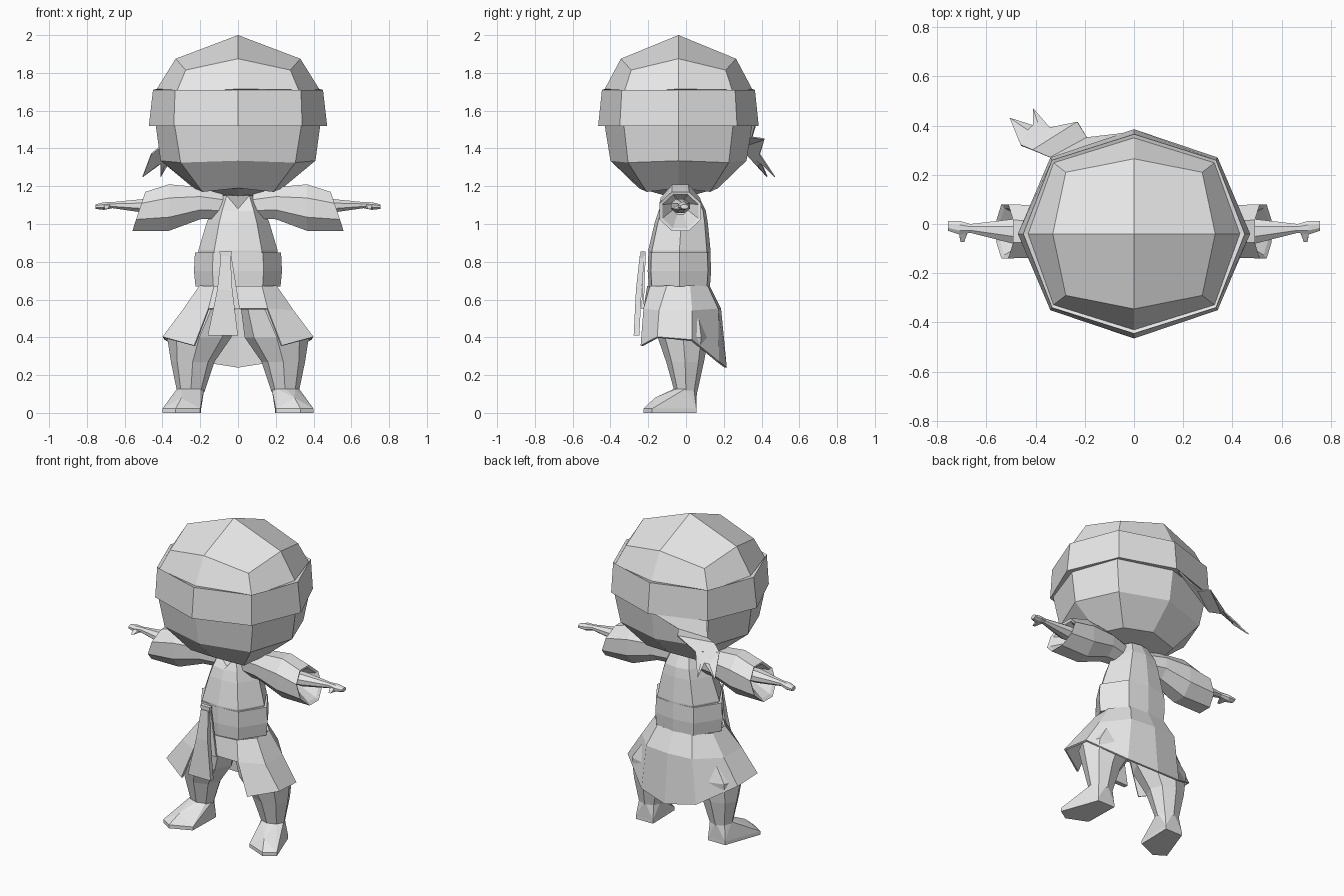
import bpy
import bmesh
from math import cos, sin, pi

cube = bpy.data.objects.get("Cube")
if cube:
    bpy.data.objects.remove(cube)

grey = bpy.data.materials.new("plain grey")
grey.use_nodes = True
COLOUR = (0.8, 0.8, 0.8, 1)
grey.diffuse_color = COLOUR
grey.node_tree.nodes["Principled BSDF"].inputs["Base Color"].default_value = COLOUR


def build(name, verts, faces=None, mirror=False, thick=0):
    """Flat-shaded mesh; without faces the points become a convex hull."""
    bm = bmesh.new()
    vs = [bm.verts.new(v) for v in verts]
    if faces is None:
        hull = bmesh.ops.convex_hull(bm, input=vs)
        loose = {g for g in hull["geom_interior"] if isinstance(g, bmesh.types.BMVert)}
        bmesh.ops.delete(bm, geom=list(loose), context='VERTS')
    else:
        for f in faces:
            bm.faces.new([vs[i] for i in f])
    bmesh.ops.recalc_face_normals(bm, faces=bm.faces[:])
    mesh = bpy.data.meshes.new(name)
    bm.to_mesh(mesh)
    bm.free()
    mesh.materials.append(grey)
    ob = bpy.data.objects.new(name, mesh)
    bpy.context.collection.objects.link(ob)
    if mirror:
        ob.modifiers.new("Mirror", 'MIRROR').use_clip = True
    if thick:
        solid = ob.modifiers.new("Solidify", 'SOLIDIFY')
        solid.thickness = thick
        solid.offset = 0
    return ob


def loft(name, rings, mirror=False, start=True, end=True):
    """Join rings of equal length with quads and close the ends."""
    n = len(rings[0])
    faces = []
    for r in range(len(rings) - 1):
        for i in range(n):
            j = (i + 1) % n
            a, b = r * n, (r + 1) * n
            faces.append((a + i, a + j, b + j, b + i))
    if start:
        faces.append(tuple(range(n)))
    if end:
        faces.append(tuple(range(len(rings) * n - n, len(rings) * n)))
    return build(name, [p for ring in rings for p in ring], faces, mirror)


def oval(cx, cy, z, rx, ry, dx=0.71, dy=0.71, dz=0):
    """Eight points: four on the axes, four on adjustable diagonals."""
    unit = [(0, -1), (dx, -dy), (1, 0), (dx, dy), (0, 1), (-dx, dy), (-1, 0), (-dx, -dy)]
    return [(cx + u * rx, cy + v * ry, z - dz * (i % 2)) for i, (u, v) in enumerate(unit)]


def hoop(x, cy, cz, ry, rz, slant=0):
    """Eight points across the x axis with a flat underside."""
    pts = []
    for i in range(8):
        a = (i + 0.5) * pi / 4
        z = sin(a) * rz / cos(pi / 8)
        pts.append((x - slant * z, cy + cos(a) * ry / cos(pi / 8), cz + z))
    return pts


def ribbon(name, rows, thick):
    faces = [(2 * i, 2 * i + 1, 2 * i + 3, 2 * i + 2) for i in range(len(rows) - 1)]
    return build(name, [p for row in rows for p in row], faces, thick=thick)


# Head and cap with its wide band
MID = -0.04


def round_fan(name, rows, pole, flip_end):
    rings = [oval(0, MID, *row) for row in rows]
    ob_verts = [p for ring in rings for p in ring] + [(0, MID, pole)]
    faces = [(r * 8 + i, r * 8 + (i + 1) % 8, r * 8 + 8 + (i + 1) % 8, r * 8 + 8 + i)
             for r in range(len(rows) - 1) for i in range(8)]
    tip = len(ob_verts) - 1
    base = (len(rows) - 1) * 8 if flip_end else 0
    # pairs of triangles become the four broad quads round the pole
    for i in range(1, 8, 2):
        faces.append((base + i - 1, base + i, base + (i + 1) % 8, tip))
    return build(name, ob_verts, faces)


round_fan("cap", [
    (1.875, 0.33, 0.305, 0.84, 0.82, 0.06),
    (1.715, 0.43, 0.39, 0.76, 0.74, 0.02),
    (1.71, 0.45, 0.405, 0.74, 0.74),
    (1.52, 0.472, 0.425, 0.72, 0.73),
    (1.525, 0.42, 0.375, 0.73, 0.73)], 2, False)
round_fan("head", [
    (1.56, 0.435, 0.39, 0.77, 0.74),
    (1.52, 0.435, 0.39, 0.77, 0.74),
    (1.335, 0.41, 0.36, 0.74, 0.74, 0.01),
    (1.19, 0.235, 0.21, 0.8, 0.8, 0.02)], 1.13, True)
loft("neck", [oval(0, -0.03, z, 0.08, 0.07) for z in (1.02, 1.18)])

# Forked band tail hanging at the back
ribbon("band_tail", [
    ((-0.01, 0.37, 1.53), (-0.33, 0.26, 1.53)),
    ((-0.19, 0.35, 1.46), (-0.34, 0.27, 1.41)),
    ((-0.23, 0.415, 1.45), (-0.41, 0.3, 1.41)),
    ((-0.34, 0.39, 1.37), (-0.46, 0.32, 1.37))], 0.008)
build("band_tail_tips", [
    (-0.34, 0.39, 1.37), (-0.46, 0.32, 1.37), (-0.43, 0.38, 1.31), (-0.39, 0.41, 1.31),
    (-0.41, 0.47, 1.25), (-0.505, 0.43, 1.25), (-0.41, 0.4, 1.32)],
    [(0, 1, 2, 6, 3), (0, 3, 4), (3, 6, 4), (1, 2, 5), (2, 6, 5)], thick=0.006)

# Robe body with dipped neckline
torso = loft("torso", [oval(0, cy, z, rx, ry, 0.6, 0.88) for z, cy, rx, ry in [
    (0.6, -0.035, 0.19, 0.15), (0.86, -0.035, 0.21, 0.165), (1.01, -0.025, 0.165, 0.14),
    (1.07, -0.02, 0.14, 0.125), (1.15, -0.025, 0.1, 0.09)]])
for v in torso.data.vertices:
    if v.co.z > 1.1 and v.co.y < -0.11:
        v.co.z -= 0.07

# Waist belt
loft("belt", [oval(0, -0.035, z, r, r * 0.72, 0.58, 0.9) for z, r in [
    (0.67, 0.225), (0.75, 0.233), (0.85, 0.228)]])

# Belt knot and hanging ends
build("belt_knot", [(-0.065 + sx * w, -0.215 + y, z) for sx in (-1, 1)
                    for z, w in ((0.81, 0.024), (0.855, 0.034)) for y in (0, -0.025)])
ribbon("sash_end", [
    ((-0.09, -0.23, 0.83), (-0.04, -0.23, 0.83)),
    ((-0.11, -0.25, 0.65), (-0.03, -0.25, 0.65)),
    ((-0.16, -0.262, 0.41), (0, -0.262, 0.41))], 0.03)
ribbon("sash_short_end", [
    ((-0.08, -0.22, 0.83), (-0.035, -0.22, 0.83)),
    ((-0.07, -0.23, 0.55), (0.01, -0.23, 0.55))], 0.012)

# Flared robe skirt, open at the front and longer at the back
columns = [
    [(0.125, -0.185, 0.67), (0.155, -0.22, 0.55), (0.23, -0.235, 0.355)],
    [(0.2, -0.1, 0.67), (0.29, -0.14, 0.54), (0.395, -0.15, 0.4)],
    [(0.2, 0.02, 0.67), (0.285, 0.03, 0.54), (0.385, 0.03, 0.385)],
    [(0.12, 0.11, 0.67), (0.16, 0.165, 0.55), (0.19, 0.17, 0.27)],
    [(0, 0.12, 0.67), (0, 0.18, 0.55), (0, 0.21, 0.24)]]
skirt_faces = [(c * 3 + r, c * 3 + 3 + r, c * 3 + 4 + r, c * 3 + 1 + r)
               for c in range(4) for r in range(2)]
points = [p for col in columns for p in col] + [(0, -0.2, 0.67), (0, -0.215, 0.55)]
skirt_faces.append((15, 0, 1, 16))
build("robe_skirt", points, skirt_faces, mirror=True, thick=0.012)

# Wide hollow sleeves
loft("sleeves", [
    hoop(0.08, -0.03, 1.1, 0.06, 0.07),
    hoop(0.2, -0.03, 1.11, 0.085, 0.085),
    hoop(0.365, -0.03, 1.087, 0.105, 0.123),
    hoop(0.525, -0.03, 1.067, 0.11, 0.103, 0.33),
    hoop(0.515, -0.03, 1.067, 0.095, 0.088, 0.33),
    hoop(0.42, -0.03, 1.09, 0.04, 0.04)], mirror=True)

# Forearms, hands and thumbs
loft("arms", [
    hoop(0.4, -0.03, 1.095, 0.045, 0.037), hoop(0.49, -0.03, 1.096, 0.05, 0.037),
    hoop(0.665, -0.018, 1.1, 0.018, 0.016), hoop(0.71, -0.015, 1.095, 0.028, 0.02),
    hoop(0.755, -0.008, 1.092, 0.02, 0.012)], mirror=True)
build("thumbs", hoop(0.675, -0.02, 1.095, 0.012, 0.012) + hoop(0.71, -0.035, 1.09, 0.01, 0.012)
      + [(0.69, -0.073, 1.08), (0.705, -0.073, 1.08)], mirror=True)

# Baggy trouser legs
loft("legs", [oval(cx, cy, z, rx, ry) for z, cx, cy, rx, ry in [
    (0.6, 0.12, -0.03, 0.11, 0.12), (0.4, 0.205, -0.015, 0.17, 0.135),
    (0.27, 0.24, -0.005, 0.115, 0.1), (0.11, 0.25, 0, 0.072, 0.06)]], mirror=True)

# Shoes with thin soles and a ridged instep
outline = [(0.195, 0.055), (0.315, 0.055), (0.4, -0.18), (0.33, -0.225), (0.2, -0.17)]
loft("soles", [[(x, y, z) for x, y in outline] for z in (0, 0.022)], mirror=True)
build("shoes", [(x, y, 0.022) for x, y in outline]
      + [(0.3, -0.165, 0.08)] + oval(0.25, 0, 0.13, 0.072, 0.058), mirror=True)
